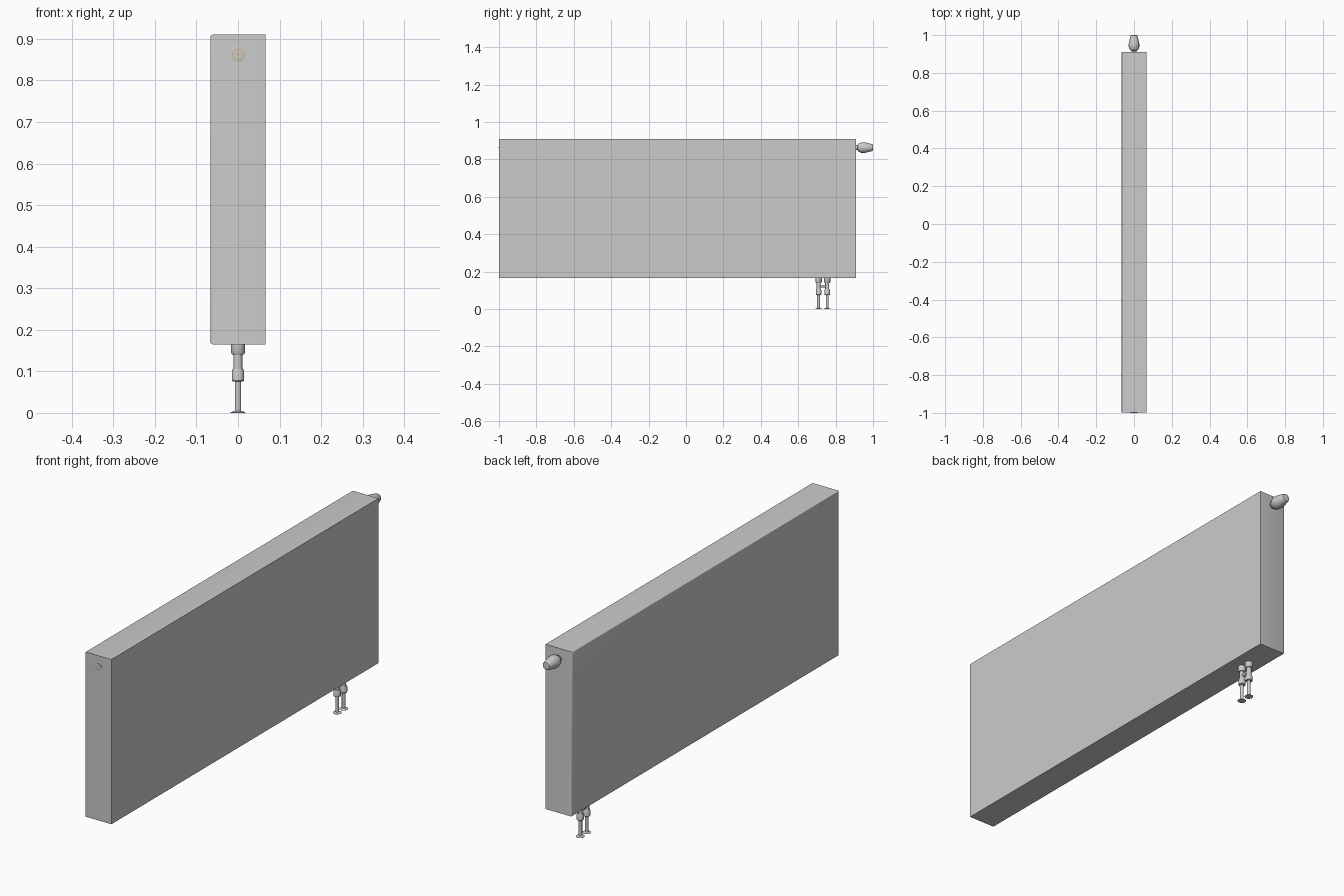
import bpy, bmesh, math
from mathutils import Matrix, Vector

if "Cube" in bpy.data.objects:
    bpy.data.objects.remove(bpy.data.objects["Cube"])


def make_object(name, bm, angle=35, color=None):
    bmesh.ops.recalc_face_normals(bm, faces=bm.faces)
    mesh = bpy.data.meshes.new(name)
    bm.to_mesh(mesh)
    bm.free()
    ob = bpy.data.objects.new(name, mesh)
    bpy.context.collection.objects.link(ob)
    bpy.ops.object.select_all(action='DESELECT')
    bpy.context.view_layer.objects.active = ob
    ob.select_set(True)
    bpy.ops.object.shade_smooth_by_angle(angle=math.radians(angle))
    if color:
        mat = bpy.data.materials.new(name)
        mat.diffuse_color = color
        mat.use_nodes = True
        mat.node_tree.nodes["Principled BSDF"].inputs["Base Color"].default_value = mat.diffuse_color
        mesh.materials.append(mat)
    return ob


def lathe(name, profile, origin, axis='Z', sides=32, color=None, ribs=None):
    """Revolve (radius, height) points about an axis; ribs = (first, last, depth)."""
    bm = bmesh.new()
    rings = []
    for k, (r, h) in enumerate(profile):
        ring = []
        for i in range(sides):
            a = 2 * math.pi * i / sides
            rr = r
            if ribs and ribs[0] <= k <= ribs[1] and i % 4 >= 2:
                rr -= ribs[2]
            ring.append(bm.verts.new((rr * math.cos(a), rr * math.sin(a), h)))
        rings.append(ring)
    for a, b in zip(rings, rings[1:]):
        for i in range(sides):
            j = (i + 1) % sides
            bm.faces.new((a[i], a[j], b[j], b[i]))
    bm.faces.new(rings[0])
    bm.faces.new(rings[-1])
    rot = {'Z': Matrix(), 'Y': Matrix.Rotation(-math.pi / 2, 4, 'X'),
           '-Y': Matrix.Rotation(math.pi / 2, 4, 'X')}[axis]
    bm.transform(Matrix.Translation(Vector(origin)) @ rot)
    return make_object(name, bm, color=color)


# Panel body, edges of the -x face softly rounded
W, Y0, Y1, Z0, Z1 = 0.066, -0.999, 0.91, 0.165, 0.91
bm = bmesh.new()
bmesh.ops.create_cube(bm, size=1)
for v in bm.verts:
    v.co = (v.co.x * 2 * W, Y0 + (v.co.y + 0.5) * (Y1 - Y0), Z0 + (v.co.z + 0.5) * (Z1 - Z0))
edges = [e for e in bm.edges if all(v.co.x < 0 for v in e.verts)]
bmesh.ops.bevel(bm, geom=edges, offset=0.005, segments=3, profile=0.5, affect='EDGES')
make_object("radiator_body", bm)

# Vent plug on the front end
ZC = 0.863
lathe("vent_plug_ring", [(0.018, -0.002), (0.018, 0.0005), (0.0165, 0.001)],
      (0, Y0, ZC), '-Y')
lathe("vent_plug_brass", [(0.0145, -0.002), (0.0145, 0.0015)],
      (0, Y0, ZC), '-Y', color=(0.65, 0.5, 0.28, 1))
lathe("vent_plug_core", [(0.011, -0.002), (0.011, 0.002)], (0, Y0, ZC), '-Y')
lathe("vent_screw", [(0.004, -0.002), (0.004, 0.0025)], (0, Y0, ZC), '-Y', sides=6,
      color=(0.65, 0.5, 0.28, 1))

# Thermostat head on the back end: collar, neck and ribbed tapering knob
lathe("thermostat_collar", [(0.014, -0.002), (0.014, 0.009), (0.012, 0.011)],
      (0, Y1, ZC), 'Y')
lathe("thermostat_head",
      [(0.014, 0.007), (0.020, 0.010), (0.024, 0.017), (0.0275, 0.026), (0.0285, 0.034),
       (0.0285, 0.042), (0.0255, 0.058), (0.0215, 0.074), (0.0185, 0.086),
       (0.0165, 0.089), (0.012, 0.090)],
      (0, Y1, ZC), 'Y', sides=64, ribs=(2, 5, 0.0012))

# Pair of supply pipes with floor rosettes, nuts and valve bodies
PIPE_Y = (0.709, 0.755)
for n, y in enumerate(PIPE_Y, 1):
    lathe(f"floor_rosette_{n}", [(0.018, 0), (0.018, 0.001), (0.014, 0.003), (0.008, 0.005)],
          (0, y, 0))
    lathe(f"pipe_{n}", [(0.0078, 0.001), (0.0078, 0.08)], (0, y, 0))
    lathe(f"lower_nut_{n}", [(0.0135, 0.076), (0.015, 0.078), (0.015, 0.099), (0.0125, 0.106)],
          (0, y, 0))
    lathe(f"valve_body_{n}", [(0.0105, 0.104), (0.0105, 0.144)], (0, y, 0))
    lathe(f"upper_nut_{n}", [(0.014, 0.140), (0.017, 0.145), (0.017, 0.167)], (0, y, 0))

# Cross link joining the valve bodies
lathe("cross_link", [(0.007, 0), (0.007, PIPE_Y[1] - PIPE_Y[0])], (0, PIPE_Y[0], 0.121), 'Y')
